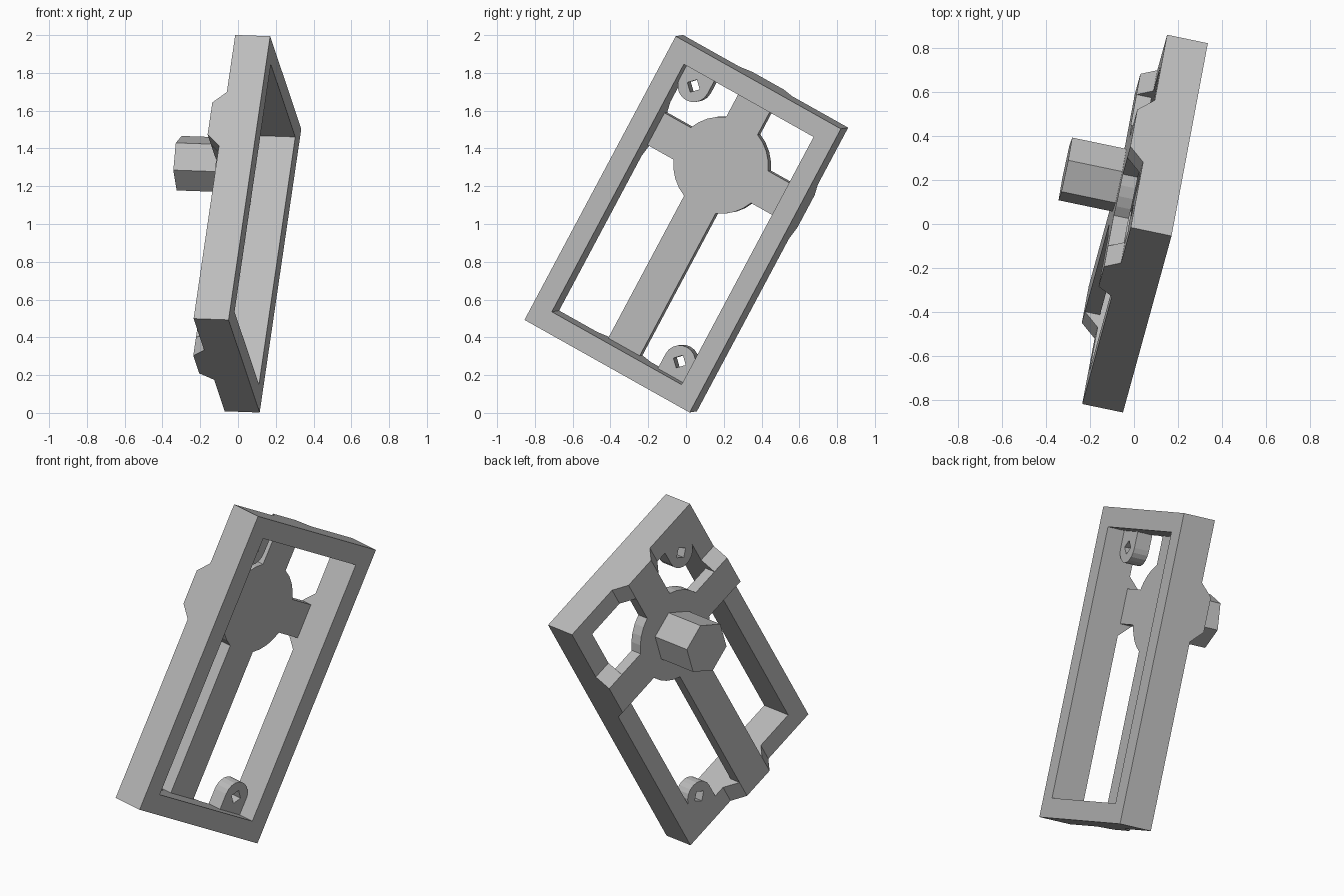
import bpy, bmesh
from math import sin, cos, asin, pi, radians
from mathutils import Vector, Matrix

cube = bpy.data.objects.get("Cube")
if cube:
    bpy.data.objects.remove(cube)

grey = bpy.data.materials.new("plain_grey")
grey.use_nodes = True
GREY = (0.5, 0.5, 0.5, 1)
grey.diffuse_color = GREY
grey.node_tree.nodes["Principled BSDF"].inputs["Base Color"].default_value = GREY

# Tilted working frame: u along the length, v along the width, n out of the back
u = Vector((0.22, 0.80, 1.50)).normalized()
v = Vector((0.165, 0.875, -0.49))
v = (v - u * v.dot(u)).normalized()
n = u.cross(v)
TILT = Matrix((u, v, n)).transposed().to_4x4()
TILT.translation = (0.1425, -0.0175, 0.998)

HALF_L, HALF_W, WALL = 0.858, 0.508, 0.109
BACK, RAISED = 0.189, 0.259
IN_L, IN_W = HALF_L - WALL, HALF_W - WALL
HUB, HUB_R, ARM = 0.35, 0.257, 0.097


def prism(name, loops, push):
    """Fill flat outlines (later loops are holes) and extrude them by push."""
    bm = bmesh.new()
    edges = []
    for loop in loops:
        vs = [bm.verts.new(p) for p in loop]
        edges += [bm.edges.new((a, b)) for a, b in zip(vs, vs[1:] + vs[:1])]
    if len(loops) == 1:
        bm.faces.new(vs)
    else:
        bmesh.ops.triangle_fill(bm, edges=edges, use_beauty=True)
    out = bmesh.ops.extrude_face_region(bm, geom=bm.faces[:], use_keep_orig=True)
    moved = [g for g in out["geom"] if isinstance(g, bmesh.types.BMVert)]
    bmesh.ops.translate(bm, verts=moved, vec=push)
    bmesh.ops.recalc_face_normals(bm, faces=bm.faces[:])
    mesh = bpy.data.meshes.new(name)
    bm.to_mesh(mesh)
    bm.free()
    mesh.materials.append(grey)
    ob = bpy.data.objects.new(name, mesh)
    bpy.context.collection.objects.link(ob)
    ob.matrix_world = TILT
    return ob


def rectangle(a, b, h):
    return [(a, b, h), (-a, b, h), (-a, -b, h), (a, -b, h)]


def ring(cx, cy, r, sides, h, turn=0.0):
    return [(cx + r * cos(turn + 2 * pi * i / sides),
             cy + r * sin(turn + 2 * pi * i / sides), h) for i in range(sides)]


# Rectangular frame
prism("frame", [rectangle(HALF_L, HALF_W, 0), rectangle(IN_L, IN_W, 0)], (0, 0, BACK))

# Hub disc with four arms, as one outline
reach = [IN_L - HUB, IN_W, IN_L + HUB, IN_W]
half_angle = asin(ARM / HUB_R)
outline = []
for k, length in enumerate(reach):
    d = Vector((cos(k * pi / 2), sin(k * pi / 2), 0))
    side = Vector((-d.y, d.x, 0))
    centre = Vector((HUB, 0, BACK))
    outline += [centre + d * length - side * ARM, centre + d * length + side * ARM]
    for i in range(5):
        a = k * pi / 2 + half_angle + (pi / 2 - 2 * half_angle) * i / 4
        outline.append(centre + Vector((cos(a), sin(a), 0)) * HUB_R)
prism("hub_and_arms", [outline], (0, 0, RAISED - BACK))

# Sloped mounts where the arms meet the frame
for k, name in enumerate(("top", "side_a", "bottom", "side_b")):
    d = Vector((cos(k * pi / 2), sin(k * pi / 2), 0))
    side = Vector((-d.y, d.x, 0))
    start = Vector((HUB, 0, 0)) + d * reach[k]
    profile = [(-0.163, BACK), (0.163, BACK), (ARM, RAISED), (-ARM, RAISED)]
    prism(name + "_arm_mount", [[start + side * s + Vector((0, 0, h)) for s, h in profile]],
          d * WALL)

# Six-sided knob
prism("knob", [ring(HUB, 0, 0.15, 6, RAISED, radians(-13))], (0, 0, 0.51 - RAISED))

# Rounded screw tabs in opposite corners, each with a square hole
for s, name in ((1, "upper"), (-1, "lower")):
    cx, cy, r, h = 0.66 * s, -0.315 * s, 0.086, 0.10
    tab = [(IN_L * s, cy - r * s, h), (IN_L * s, cy + r * s, h)]
    for i in range(11):
        a = pi / 2 + pi * i / 10
        tab.append((cx + s * r * cos(a), cy + s * r * sin(a), h))
    prism(name + "_screw_tab", [tab, ring(cx, cy, 0.038, 4, h)], (0, 0, BACK - h))
